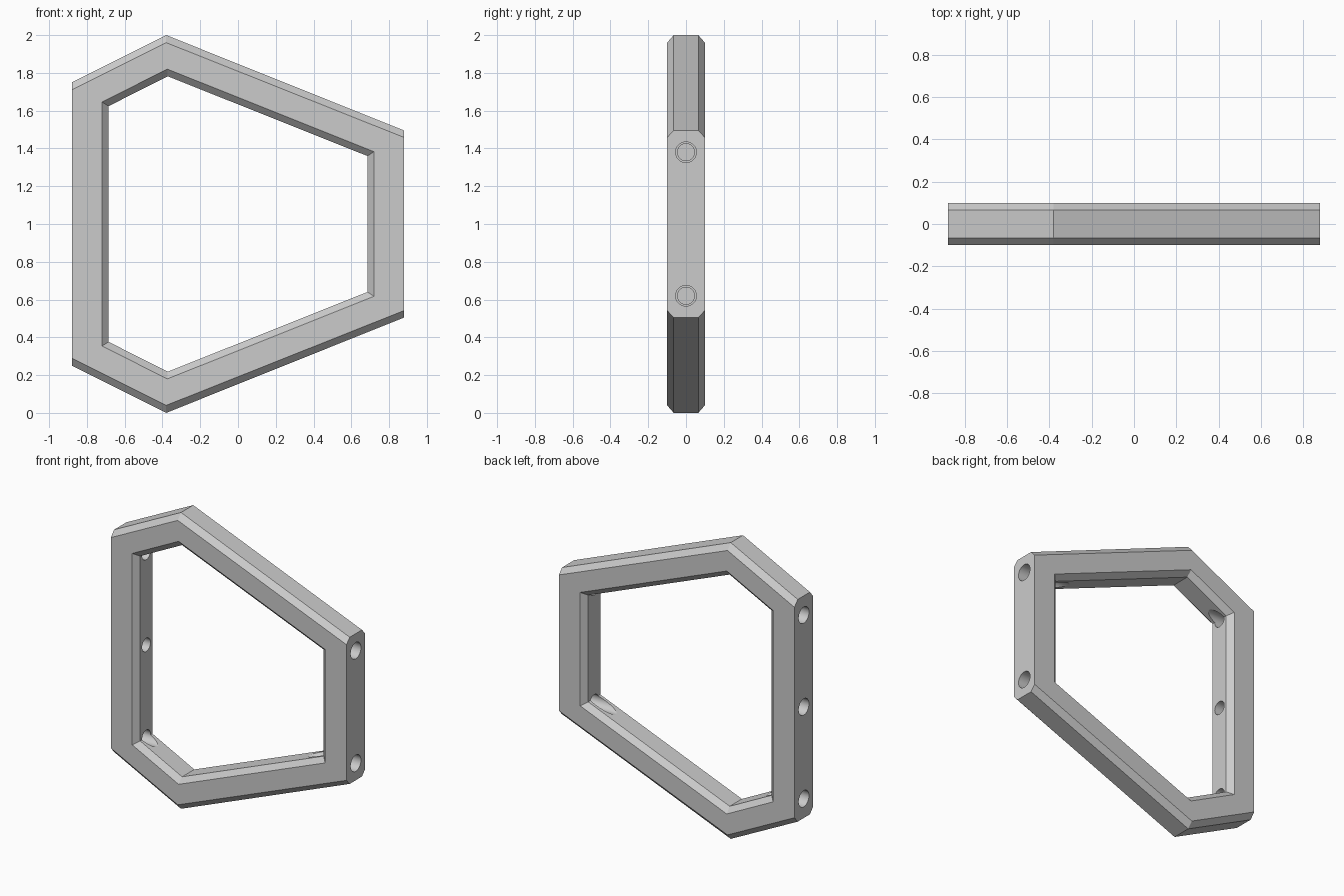
import bpy, bmesh, math
from mathutils import Matrix

if "Cube" in bpy.data.objects:
    bpy.data.objects.remove(bpy.data.objects["Cube"])

grey = bpy.data.materials.new("light grey")
grey.diffuse_color = (0.6, 0.6, 0.6, 1)
grey.use_nodes = True
grey.node_tree.nodes["Principled BSDF"].inputs["Base Color"].default_value = grey.diffuse_color


def mesh_object(name, bm):
    bmesh.ops.recalc_face_normals(bm, faces=bm.faces[:])
    me = bpy.data.meshes.new(name)
    bm.to_mesh(me)
    bm.free()
    ob = bpy.data.objects.new(name, me)
    bpy.context.collection.objects.link(ob)
    return ob


def outline(points):
    """Upper half (left to right) mirrored about z = 1 into a closed outline."""
    return points + [(x, 2 - z) for x, z in reversed(points)]


# Frame: chamfered cross-section carried round a six-sided outline
outer_mid = outline([(-0.88, 1.75), (-0.38, 2.0), (0.88, 1.495)])
outer_face = outline([(-0.88, 1.71), (-0.38, 1.96), (0.88, 1.458)])
inner_face = outline([(-0.72, 1.646), (-0.374, 1.82), (0.72, 1.383)])
inner_mid = outline([(-0.685, 1.624), (-0.372, 1.782), (0.685, 1.36)])
section = [(outer_mid, -0.065), (outer_face, -0.1), (inner_face, -0.1), (inner_mid, -0.065),
           (inner_mid, 0.065), (inner_face, 0.1), (outer_face, 0.1), (outer_mid, 0.065)]
bm = bmesh.new()
rings = [[bm.verts.new((x, y, z)) for x, z in pts] for pts, y in section]
for k, a in enumerate(rings):
    b = rings[(k + 1) % len(rings)]
    for i in range(6):
        j = (i + 1) % 6
        bm.faces.new((a[i], a[j], b[j], b[i]))
bmesh.ops.dissolve_limit(bm, angle_limit=0.002, verts=bm.verts[:], edges=bm.edges[:])
frame = mesh_object("frame", bm)
frame.data.materials.append(grey)

# Stepped bolt holes: wide at the outer wall, narrower towards the opening
bm = bmesh.new()
n = 32
for side, z in [(1, 0.62), (1, 1.38), (-1, 0.38), (-1, 1.0), (-1, 1.62)]:
    loops = []
    for x, r in [(1.0, 0.055), (0.78, 0.055), (0.78, 0.045), (0.45, 0.045)]:
        loops.append([bm.verts.new((side * x, r * math.cos(t), z + r * math.sin(t)))
                      for t in (2 * math.pi * i / n for i in range(n))])
    for a, b in zip(loops, loops[1:]):
        for i in range(n):
            j = (i + 1) % n
            bm.faces.new((a[i], a[j], b[j], b[i]))
    bm.faces.new(loops[0])
    bm.faces.new(loops[-1])
cutter = mesh_object("hole_cutter", bm)
cutter.data.materials.append(grey)
cutter.hide_render = True

mod = frame.modifiers.new("holes", 'BOOLEAN')
mod.operation = 'DIFFERENCE'
mod.solver = 'EXACT'
mod.object = cutter
bpy.context.view_layer.objects.active = frame
frame.select_set(True)
bpy.ops.object.modifier_apply(modifier=mod.name)
bpy.data.objects.remove(cutter)
bpy.ops.object.shade_smooth_by_angle(angle=math.radians(20))
